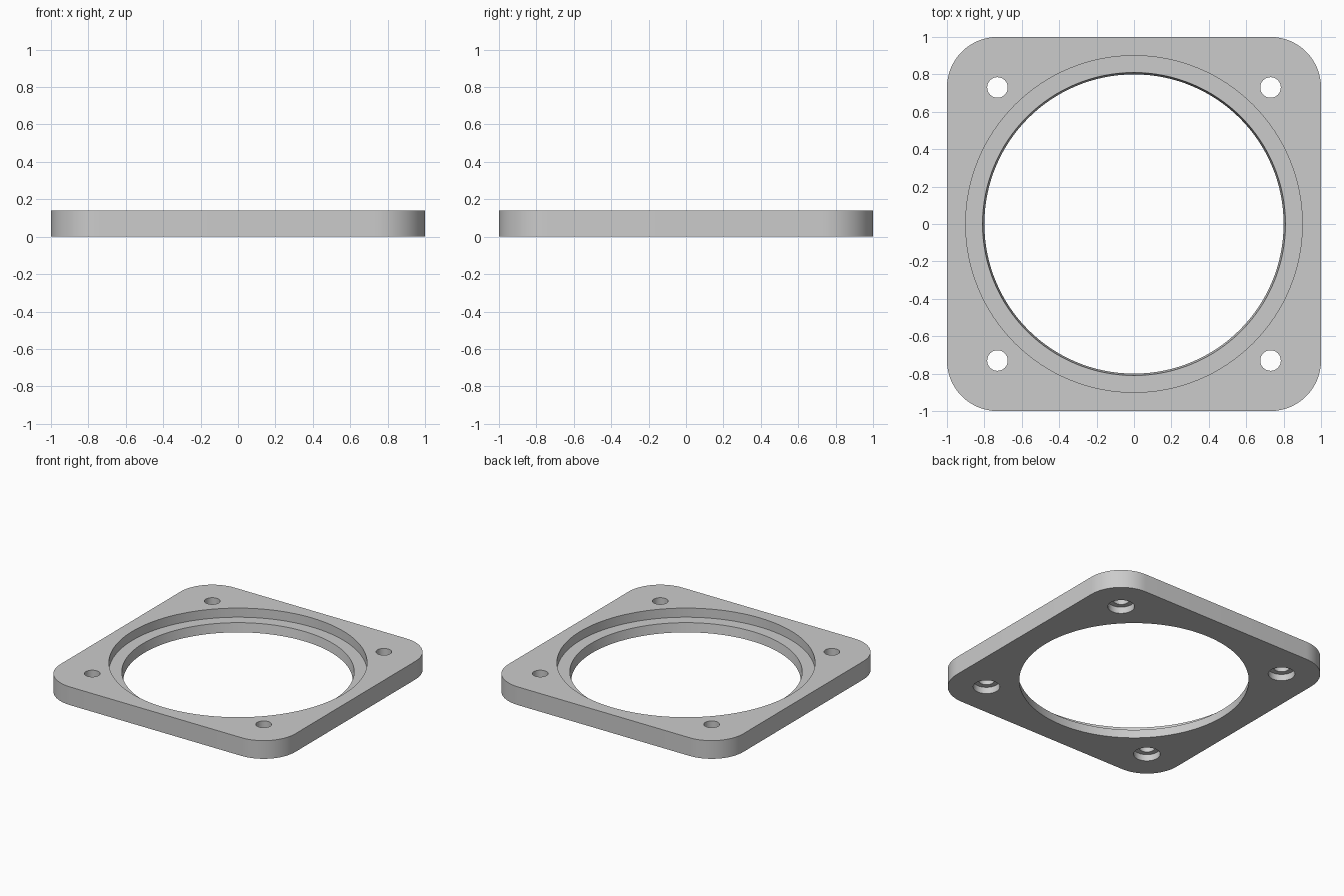
import bpy, bmesh, math

if "Cube" in bpy.data.objects:
    bpy.data.objects.remove(bpy.data.objects["Cube"])

T = 0.14          # plate thickness
HOLE = 0.73       # screw hole offset, also centre of the corner rounding
R = 1 - HOLE      # corner radius

grey = bpy.data.materials.new("light_grey")
grey.diffuse_color = (0.6, 0.6, 0.6, 1)
grey.use_nodes = True
grey.node_tree.nodes["Principled BSDF"].inputs["Base Color"].default_value = grey.diffuse_color

# Plate: rounded square outline, extruded upwards
bm = bmesh.new()
outline = []
for q, (sx, sy) in enumerate([(1, 1), (-1, 1), (-1, -1), (1, -1)]):
    for i in range(17):
        a = math.radians(90 * q + 90 * i / 16)
        outline.append(bm.verts.new((sx * HOLE + R * math.cos(a),
                                     sy * HOLE + R * math.sin(a), 0)))
base = bm.faces.new(outline)
top = bmesh.ops.extrude_face_region(bm, geom=[base])["geom"]
bmesh.ops.translate(bm, vec=(0, 0, T),
                    verts=[v for v in top if isinstance(v, bmesh.types.BMVert)])
bmesh.ops.recalc_face_normals(bm, faces=bm.faces)
mesh = bpy.data.meshes.new("flange_plate")
bm.to_mesh(mesh)
bm.free()
plate = bpy.data.objects.new("flange_plate", mesh)
bpy.context.collection.objects.link(plate)
mesh.materials.append(grey)


def cut(x, y, z0, z1, r0, r1, sides):
    """Cut a round (or tapered) hole between two heights out of the plate."""
    bpy.ops.mesh.primitive_cone_add(vertices=sides, radius1=r0, radius2=r1, depth=z1 - z0,
                                    location=(x, y, (z0 + z1) / 2))
    cutter = bpy.context.object
    cutter.name = "hole_cutter"
    cutter.hide_render = True
    cutter.data.materials.append(grey)
    bpy.ops.object.select_all(action='DESELECT')
    plate.select_set(True)
    bpy.context.view_layer.objects.active = plate
    mod = plate.modifiers.new("cut", 'BOOLEAN')
    mod.operation = 'DIFFERENCE'
    mod.solver = 'EXACT'
    mod.object = cutter
    bpy.ops.object.modifier_apply(modifier=mod.name)
    bpy.data.objects.remove(cutter)


# Main opening with a slight taper, and the seat recess above it
cut(0, 0, -0.07, 0.21, 0.79, 0.83, 128)
cut(0, 0, 0.07, 0.25, 0.9, 0.9, 128)

# Corner screw holes, counterbored from below
for sx in (-1, 1):
    for sy in (-1, 1):
        cut(sx * HOLE, sy * HOLE, -0.1, 0.25, 0.055, 0.055, 32)
        cut(sx * HOLE, sy * HOLE, -0.1, 0.05, 0.093, 0.093, 32)

bpy.ops.object.shade_smooth_by_angle(angle=math.radians(30))
